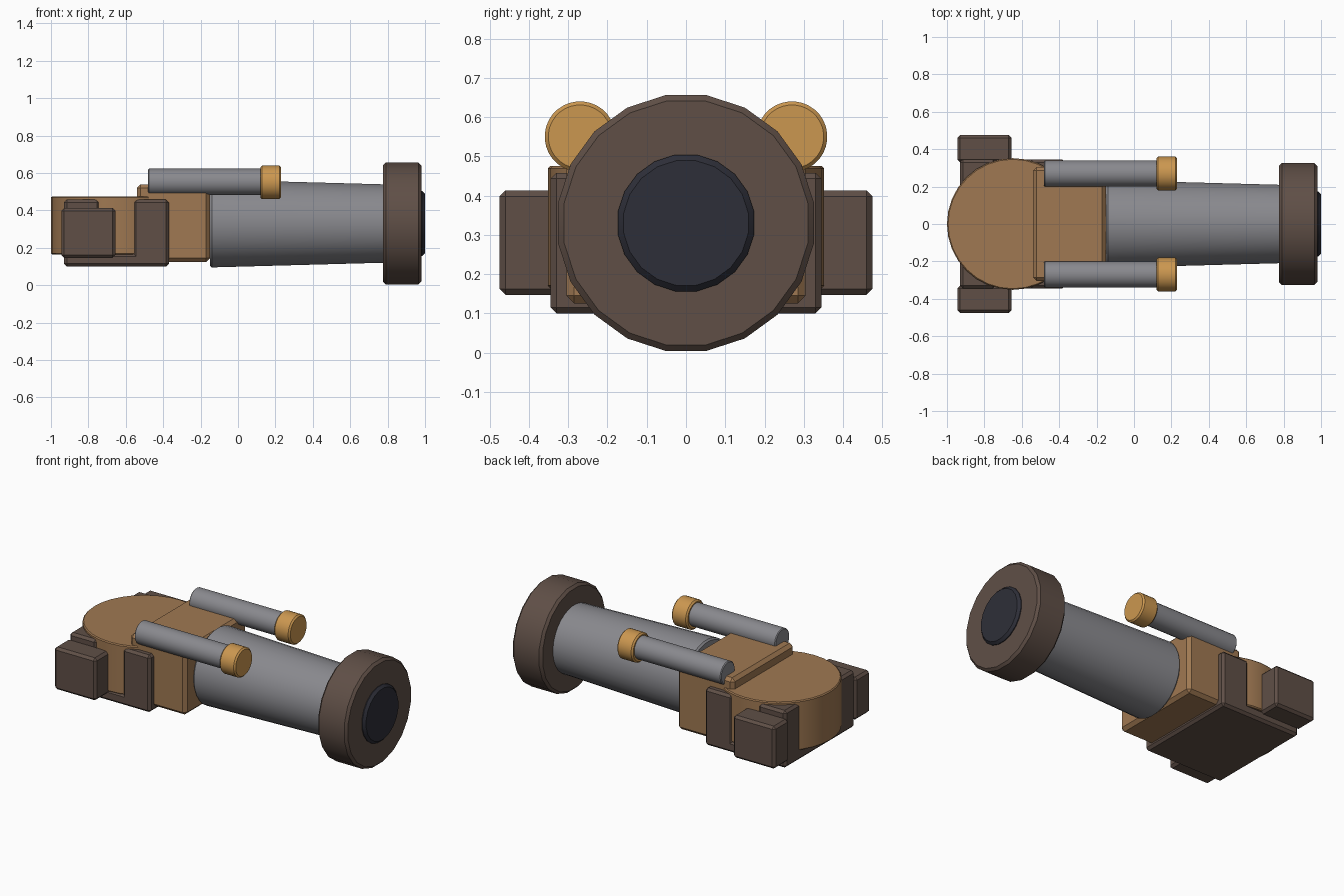
import bpy
import math
from mathutils import Matrix

cube = bpy.data.objects.get("Cube")
if cube:
    bpy.data.objects.remove(cube, do_unlink=True)


def material(name, rgb):
    mat = bpy.data.materials.new(name)
    mat.use_nodes = True
    color = (*rgb, 1)
    mat.diffuse_color = color
    mat.node_tree.nodes["Principled BSDF"].inputs["Base Color"].default_value = color
    return mat


TAN = material("tan", (0.35, 0.19, 0.085))
BROWN = material("dark_brown", (0.115, 0.078, 0.062))
GRAY = material("steel_gray", (0.25, 0.25, 0.27))
ORANGE = material("orange_brass", (0.6, 0.31, 0.08))
NAVY = material("bore_navy", (0.027, 0.028, 0.04))


def finish(obj, name, mat, bevel):
    """Name, colour, chamfer and shade a part."""
    obj.name = obj.data.name = name
    obj.data.materials.append(mat)
    if bevel:
        mod = obj.modifiers.new("chamfer", "BEVEL")
        mod.width = bevel
        mod.segments = 1
        mod.limit_method = "ANGLE"
        mod.angle_limit = math.radians(40)
        bpy.ops.object.modifier_apply(modifier=mod.name)
    bpy.ops.object.shade_smooth_by_angle(angle=math.radians(30))
    return obj


def box(name, mat, x, y, z, bevel=0.015):
    """Box from its (low, high) extents on each axis."""
    bpy.ops.mesh.primitive_cube_add(size=1)
    obj = bpy.context.object
    spans = (x, y, z)
    size = [b - a for a, b in spans]
    middle = [(a + b) / 2 for a, b in spans]
    obj.data.transform(Matrix.Translation(middle) @ Matrix.Diagonal((*size, 1)))
    return finish(obj, name, mat, bevel)


def tube(name, mat, x, y, z, r0, r1, sides, bevel=0.01):
    """Cylinder or cone running along x, with a flat side on top."""
    bpy.ops.mesh.primitive_cone_add(vertices=sides, radius1=r0, radius2=r1, depth=x[1] - x[0])
    obj = bpy.context.object
    turn = Matrix.Rotation(math.pi / 2, 4, "Y") @ Matrix.Rotation(math.pi / sides, 4, "Z")
    obj.data.transform(Matrix.Translation(((x[0] + x[1]) / 2, y, z)) @ turn)
    return finish(obj, name, mat, bevel)


# Mount: base slab, swivel drum and breech block
box("base_slab", BROWN, (-0.93, -0.37), (-0.345, 0.345), (0.1, 0.17))
box("breech_block", TAN, (-0.54, -0.15), (-0.305, 0.305), (0.125, 0.54), 0.02)
bpy.ops.mesh.primitive_cylinder_add(vertices=32, radius=0.352, depth=0.31)
drum = bpy.context.object
drum.data.transform(Matrix.Translation((-0.648, 0, 0.32)))
finish(drum, "swivel_drum", TAN, 0.006)

# Main barrel, muzzle ring and bore
AXIS = 0.33
tube("barrel", GRAY, (-0.15, 0.8), 0, AXIS, 0.236, 0.21, 32)
tube("muzzle_ring", BROWN, (0.775, 0.98), 0, AXIS, 0.33, 0.33, 20, 0.015)
tube("bore", NAVY, (0.9, 1.0), 0, AXIS, 0.176, 0.176, 20, 0.015)

# Mirrored parts on both sides
for side, s in (("front", -1), ("back", 1)):
    def span(a, b):
        return tuple(sorted((s * a, s * b)))

    box(f"{side}_rear_pillar", BROWN, (-0.93, -0.74), span(0.155, 0.345), (0.1, 0.458))
    box(f"{side}_fore_pillar", BROWN, (-0.56, -0.37), span(0.155, 0.345), (0.1, 0.458))
    box(f"{side}_side_block", BROWN, (-0.945, -0.655), span(0.33, 0.475), (0.147, 0.413))
    tube(f"{side}_upper_tube", GRAY, (-0.48, 0.15), s * 0.27, 0.553, 0.071, 0.071, 24, 0.005)
    tube(f"{side}_tube_cap", ORANGE, (0.12, 0.23), s * 0.27, 0.55, 0.09, 0.09, 32, 0.009)
